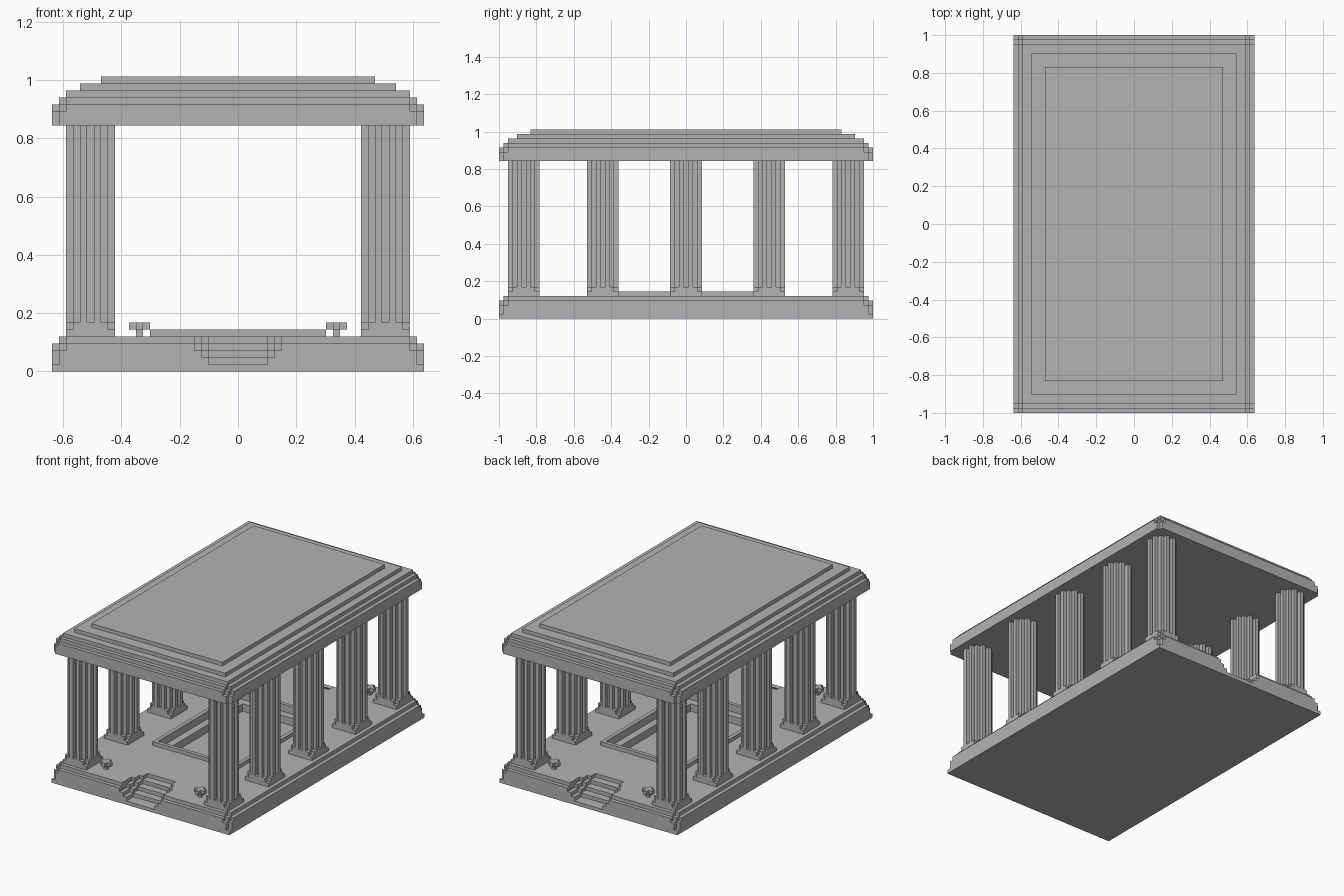
import bpy, bmesh

cube = bpy.data.objects.get("Cube")
if cube:
    bpy.data.objects.remove(cube)

UNIT = 2 / 83  # one block

stone = bpy.data.materials.new("grey stone")
stone.use_nodes = True
grey = (0.45, 0.45, 0.45, 1)
stone.diffuse_color = grey
stone.node_tree.nodes["Principled BSDF"].inputs["Base Color"].default_value = grey


def outline(hx, hy, n=0, dx=1, dy=1, groove=False):
    """Rectangle with n-step staircase corners, optionally fluted on each side."""
    quad = [(hx, hy - n * dy)]
    for i in range(n):
        x, y = quad[-1]
        quad += [(x - dx, y), (x - dx, y + dy)]
    if groove:
        quad = [(hx - 1, 0.5), (hx, 0.5)] + quad + [(0.5, hy), (0.5, hy - 1)]
    points = []
    for sx, sy in ((1, 1), (-1, 1), (-1, -1), (1, -1)):
        part = [(x * sx, y * sy) for x, y in quad]
        points += part if sx * sy > 0 else part[::-1]
    return points


def stack(name, layers, location=(0, 0, 0)):
    """Object made of prisms: (outline, bottom, top)."""
    bm = bmesh.new()
    for points, z0, z1 in layers:
        base = bm.faces.new([bm.verts.new((x * UNIT, y * UNIT, z0 * UNIT)) for x, y in points])
        top = bmesh.ops.extrude_face_region(bm, geom=[base])["geom"]
        bmesh.ops.translate(bm, vec=(0, 0, (z1 - z0) * UNIT),
                            verts=[v for v in top if isinstance(v, bmesh.types.BMVert)])
    bmesh.ops.recalc_face_normals(bm, faces=bm.faces)
    mesh = bpy.data.meshes.new(name)
    bm.to_mesh(mesh)
    bm.free()
    mesh.materials.append(stone)
    return place(name, mesh, location)


def place(name, mesh, location):
    obj = bpy.data.objects.new(name, mesh)
    obj.location = [c * UNIT for c in location]
    bpy.context.collection.objects.link(obj)
    return obj


def cut(target, cutter):
    mod = target.modifiers.new("cut", "BOOLEAN")
    mod.operation = "DIFFERENCE"
    mod.solver = "EXACT"
    mod.use_self = True
    mod.object = cutter
    cutter.hide_render = True
    cutter.hide_set(True)


# Floor slab with rounded corners
floor = stack("floor_slab", [
    (outline(26.5, 41.5), 0, 1),
    (outline(26.5, 41.5, 1), 1, 3),
    (outline(26.5, 41.5, 2), 3, 4),
    (outline(25.5, 40.5, 1), 4, 5)])

# Sunken steps at both ends
for side, y in (("front", -41.5), ("back", 41.5)):
    for level, hx, hy, n in ((4, 6.2, 9, 2), (3, 6.2, 7, 2), (2, 5.2, 5, 1), (1, 4.2, 3, 0)):
        cut(floor, stack(f"{side}_step_cutter_{level}",
                         [(outline(hx, hy, n, 1, 2), level, 7)], (0, y, 0)))

# Basin with a raised rim and a ledge inside
rim = stack("basin_rim", [(outline(12.5, 18.5), 5, 6)])
for level, inset in ((4, 1), (2, 3)):
    cutter = stack(f"basin_cutter_{level}", [(outline(12.5 - inset, 18.5 - inset), level, 8)])
    cut(floor, cutter)
    cut(rim, cutter)

# Fluted columns on stepped bases
column = None
for x in (-21, 21):
    for y in (-36, -18.5, 0, 18.5, 36):
        if column is None:
            column = stack("column", [
                (outline(3.5, 3.5), 5, 6),
                (outline(3.5, 3.5, 1), 6, 7),
                (outline(3.5, 3.5, 2, groove=True), 7, 35)], (x, y, 0))
        else:
            place("column", column.data, (x, y, 0))

# Small bowls between the corner columns
bowl = None
for x in (-14, 14):
    for y in (-36, 36):
        if bowl is None:
            bowl = stack("bowl", [(outline(0.5, 0.5), 5, 6), (outline(1.5, 1.5, 1), 6, 7)], (x, y, 0))
        else:
            place("bowl", bowl.data, (x, y, 0))

# Stepped roof
stack("roof", [
    (outline(26.5, 41.5, 1), 35, 37),
    (outline(26.5, 41.5, 2), 37, 38),
    (outline(25.5, 40.5, 1), 38, 39),
    (outline(24.5, 39.5), 39, 40),
    (outline(22.5, 37.5), 40, 41),
    (outline(19.5, 34.5), 41, 42)])
